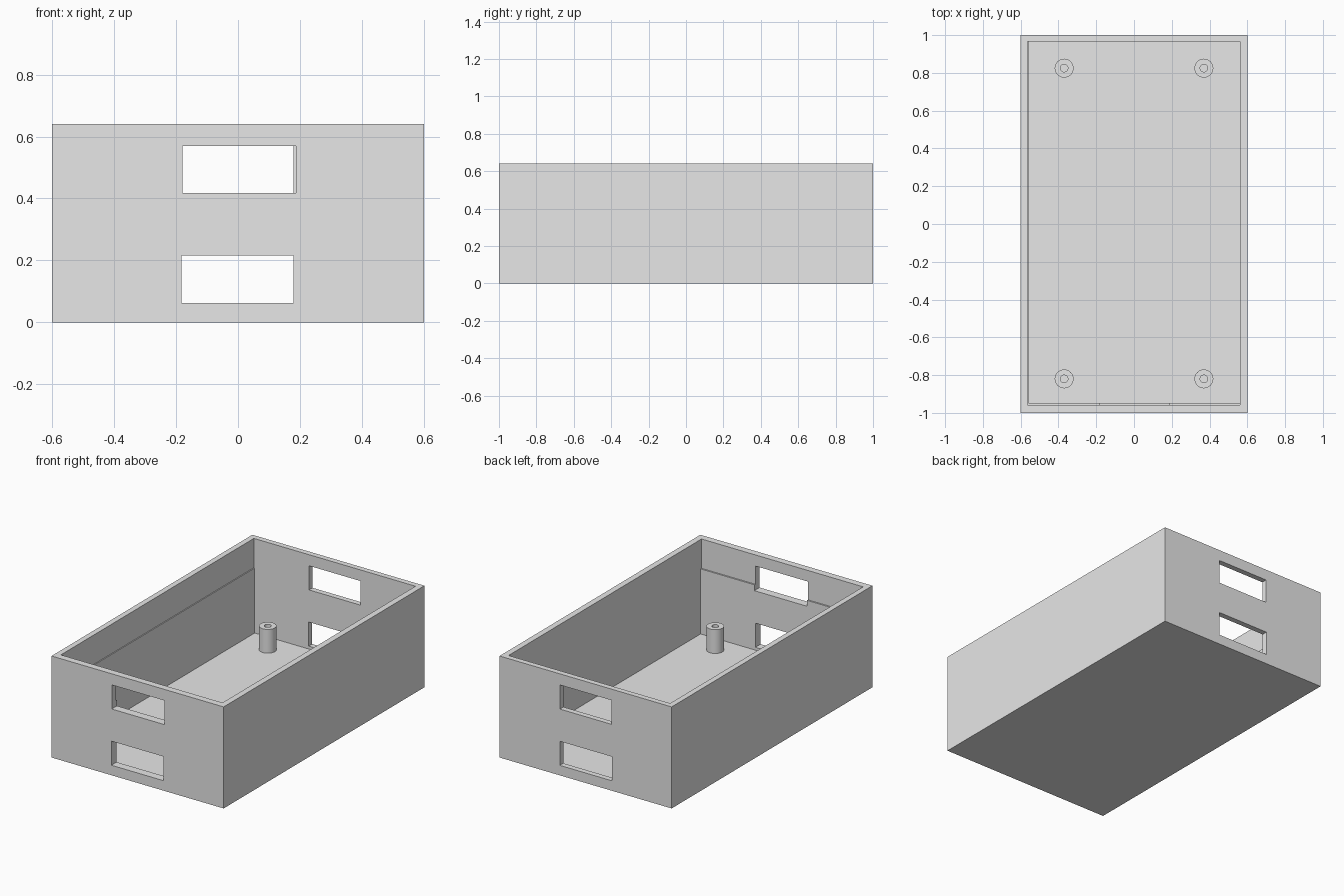
import bpy
import bmesh
from math import radians, tau
from mathutils import Matrix, Vector

old = bpy.data.objects.get("Cube")
if old:
    bpy.data.objects.remove(old, do_unlink=True)

# Plain grey plastic
grey = bpy.data.materials.new("grey_plastic")
grey.use_nodes = True
colour = (0.8, 0.8, 0.8, 1)
grey.diffuse_color = colour
grey.node_tree.nodes["Principled BSDF"].inputs["Base Color"].default_value = colour

HEIGHT, FLOOR, LEDGE, POST_TOP = 0.64, 0.045, 0.455, 0.195


def add_object(name, bm):
    mesh = bpy.data.meshes.new(name)
    bm.to_mesh(mesh)
    bm.free()
    mesh.materials.append(grey)
    obj = bpy.data.objects.new(name, mesh)
    bpy.context.collection.objects.link(obj)
    return obj


def add_box(name, low, high):
    low, high = Vector(low), Vector(high)
    bm = bmesh.new()
    bmesh.ops.create_cube(bm, size=1, matrix=Matrix.Translation((low + high) / 2)
                          @ Matrix.Diagonal((*(high - low), 1)))
    return add_object(name, bm)


def cut(target, low, high):
    cutter = add_box("cutter", low, high)
    cutter.hide_render = True
    mod = target.modifiers.new("cut", "BOOLEAN")
    mod.operation, mod.solver, mod.object = "DIFFERENCE", "EXACT", cutter
    bpy.context.view_layer.objects.active = target
    bpy.ops.object.modifier_apply(modifier=mod.name)
    bpy.data.objects.remove(cutter, do_unlink=True)


# Open case with a narrow ledge on the front and one side
case = add_box("case", (-0.6, -1, 0), (0.6, 1, HEIGHT))
cut(case, (-0.559, -0.948, FLOOR), (0.562, 0.965, HEIGHT + 0.1))
cut(case, (-0.565, -0.957, LEDGE), (0.562, 0.965, HEIGHT + 0.1))

# Two openings in each end wall
for y in (-1, 1):
    right = 0.187 if y < 0 else 0.179
    cut(case, (-0.183, y - 0.1, 0.063), (0.18, y + 0.1, 0.215))
    cut(case, (-0.18, y - 0.1, 0.418), (right, y + 0.1, 0.57))


# Hollow screw posts, lathed from a rectangular section
def add_post(name, x, y):
    bm = bmesh.new()
    section = [(0.05, FLOOR), (0.05, POST_TOP), (0.02, POST_TOP), (0.02, FLOOR)]
    verts = [bm.verts.new((r, 0, z)) for r, z in section]
    edges = [bm.edges.new(pair) for pair in zip(verts, verts[1:])]
    bmesh.ops.spin(bm, geom=verts + edges, cent=(0, 0, 0), axis=(0, 0, 1),
                   angle=tau, steps=32)
    bmesh.ops.remove_doubles(bm, verts=bm.verts, dist=0.0001)
    bmesh.ops.recalc_face_normals(bm, faces=bm.faces)
    # Keep the outer wall facing outwards
    wall = max(bm.faces, key=lambda f: f.calc_center_median().xy.length)
    if wall.normal.xy.dot(wall.calc_center_median().xy) < 0:
        bmesh.ops.reverse_faces(bm, faces=bm.faces)
    post = add_object(name, bm)
    post.location = (x, y, 0)
    bpy.ops.object.select_all(action="DESELECT")
    post.select_set(True)
    bpy.context.view_layer.objects.active = post
    bpy.ops.object.shade_smooth_by_angle(angle=radians(30))


for side, x in (("right", -0.37), ("left", 0.37)):
    for end, y in (("front", -0.82), ("back", 0.825)):
        add_post(f"{end}_{side}_screw_post", x, y)
